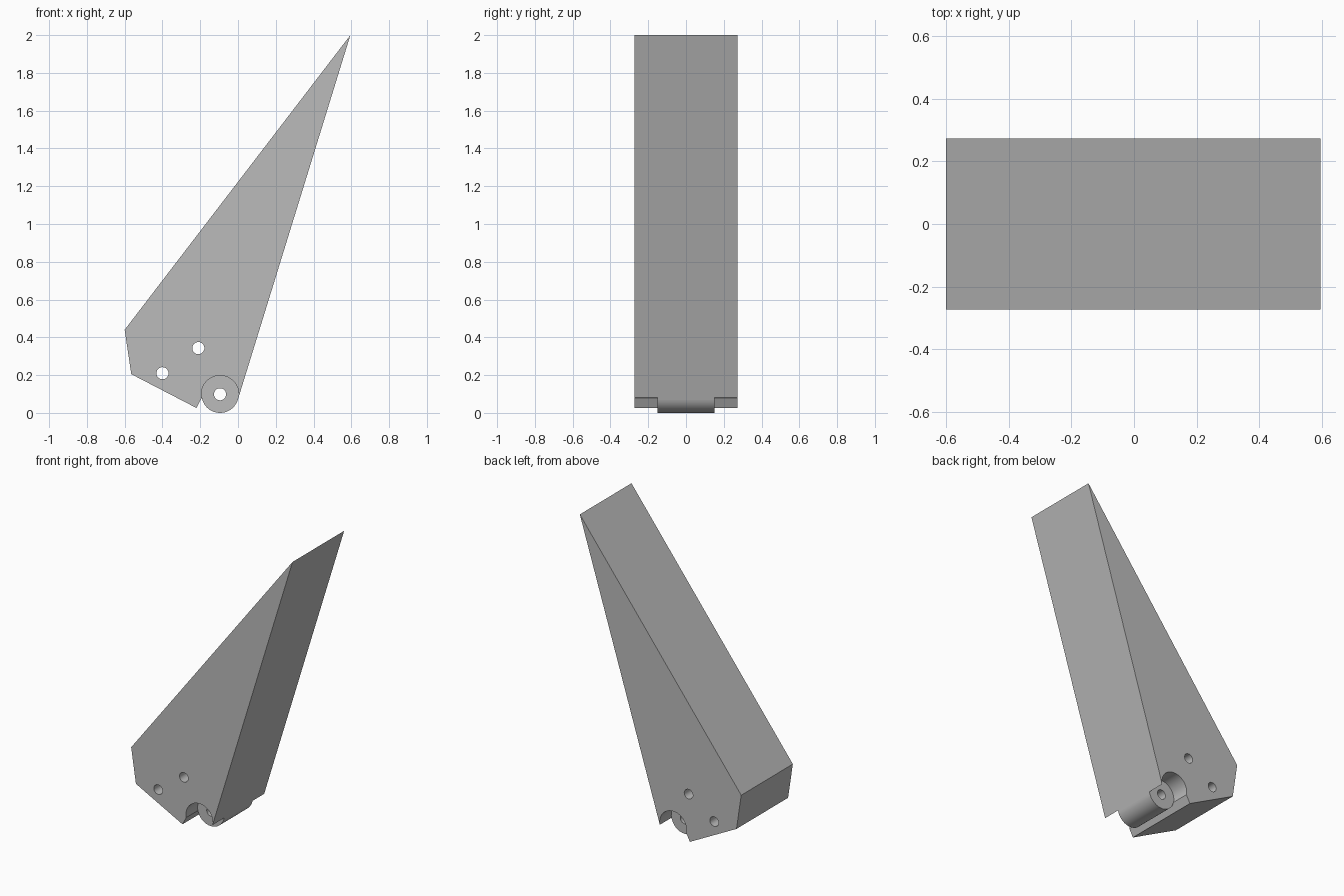
import bpy, bmesh, math
from mathutils import Matrix

cube = bpy.data.objects.get("Cube")
if cube:
    bpy.data.objects.remove(cube)

HALF_WIDTH = 0.273
BARREL_HALF = 0.15
PIVOT = (-0.095, 0.0985)
RADIUS = 0.0985
HOLE_RADIUS = 0.032

grey = bpy.data.materials.new("plain grey")
grey.use_nodes = True
colour = (0.5, 0.5, 0.5, 1)
grey.diffuse_color = colour
grey.node_tree.nodes["Principled BSDF"].inputs["Base Color"].default_value = colour


def add_object(name, bm):
    bmesh.ops.recalc_face_normals(bm, faces=bm.faces)
    mesh = bpy.data.meshes.new(name)
    bm.to_mesh(mesh)
    bm.free()
    mesh.materials.append(grey)
    obj = bpy.data.objects.new(name, mesh)
    bpy.context.collection.objects.link(obj)
    return obj


def prism(name, outline, half):
    bm = bmesh.new()
    face = bm.faces.new([bm.verts.new((x, -half, z)) for x, z in outline])
    side = bmesh.ops.extrude_face_region(bm, geom=[face])["geom"]
    verts = [v for v in side if isinstance(v, bmesh.types.BMVert)]
    bmesh.ops.translate(bm, verts=verts, vec=(0, 2 * half, 0))
    return add_object(name, bm)


def rod(name, centre, radius, y0, y1, sides):
    bm = bmesh.new()
    place = (Matrix.Translation((centre[0], (y0 + y1) / 2, centre[1]))
             @ Matrix.Rotation(math.pi / 2, 4, "X"))
    bmesh.ops.create_cone(bm, cap_ends=True, segments=sides, radius1=radius,
                          radius2=radius, depth=y1 - y0, matrix=place)
    return add_object(name, bm)


def combine(target, tool, operation):
    tool.hide_render = True
    mod = target.modifiers.new(operation.lower(), "BOOLEAN")
    mod.object = tool
    mod.operation = operation
    mod.solver = "EXACT"
    bpy.context.view_layer.objects.active = target
    bpy.ops.object.modifier_apply(modifier=mod.name)
    bpy.data.objects.remove(tool)


# Tapered wedge, its long edge meeting the pivot barrel at a tangent
tip = (0.595, 2.0)
dx, dz = tip[0] - PIVOT[0], tip[1] - PIVOT[1]
angle = math.atan2(dz, dx) - math.acos(RADIUS / math.hypot(dx, dz))
tangent = (PIVOT[0] + RADIUS * math.cos(angle), PIVOT[1] + RADIUS * math.sin(angle))
wedge = prism("wedge_arm", [tip, (-0.6, 0.44), (-0.565, 0.205), (-0.22, 0.026),
                            (-0.19, 0.083), PIVOT, tangent], HALF_WIDTH)

# Central barrel, with a rounded notch beside each end
barrel = rod("barrel", PIVOT, RADIUS, -BARREL_HALF - 0.01, BARREL_HALF + 0.01, 64)
combine(wedge, barrel, "UNION")
for y0, y1 in ((-0.4, -BARREL_HALF), (BARREL_HALF, 0.4)):
    combine(wedge, rod("notch_cutter", PIVOT, RADIUS + 0.0008, y0, y1, 64), "DIFFERENCE")

# Through holes: pivot bore and two pin holes
for centre in (PIVOT, (-0.4, 0.21), (-0.21, 0.343)):
    combine(wedge, rod("hole_cutter", centre, HOLE_RADIUS, -0.5, 0.5, 32), "DIFFERENCE")

bpy.ops.object.select_all(action="DESELECT")
wedge.select_set(True)
bpy.context.view_layer.objects.active = wedge
bpy.ops.object.shade_smooth_by_angle(angle=math.radians(25))
